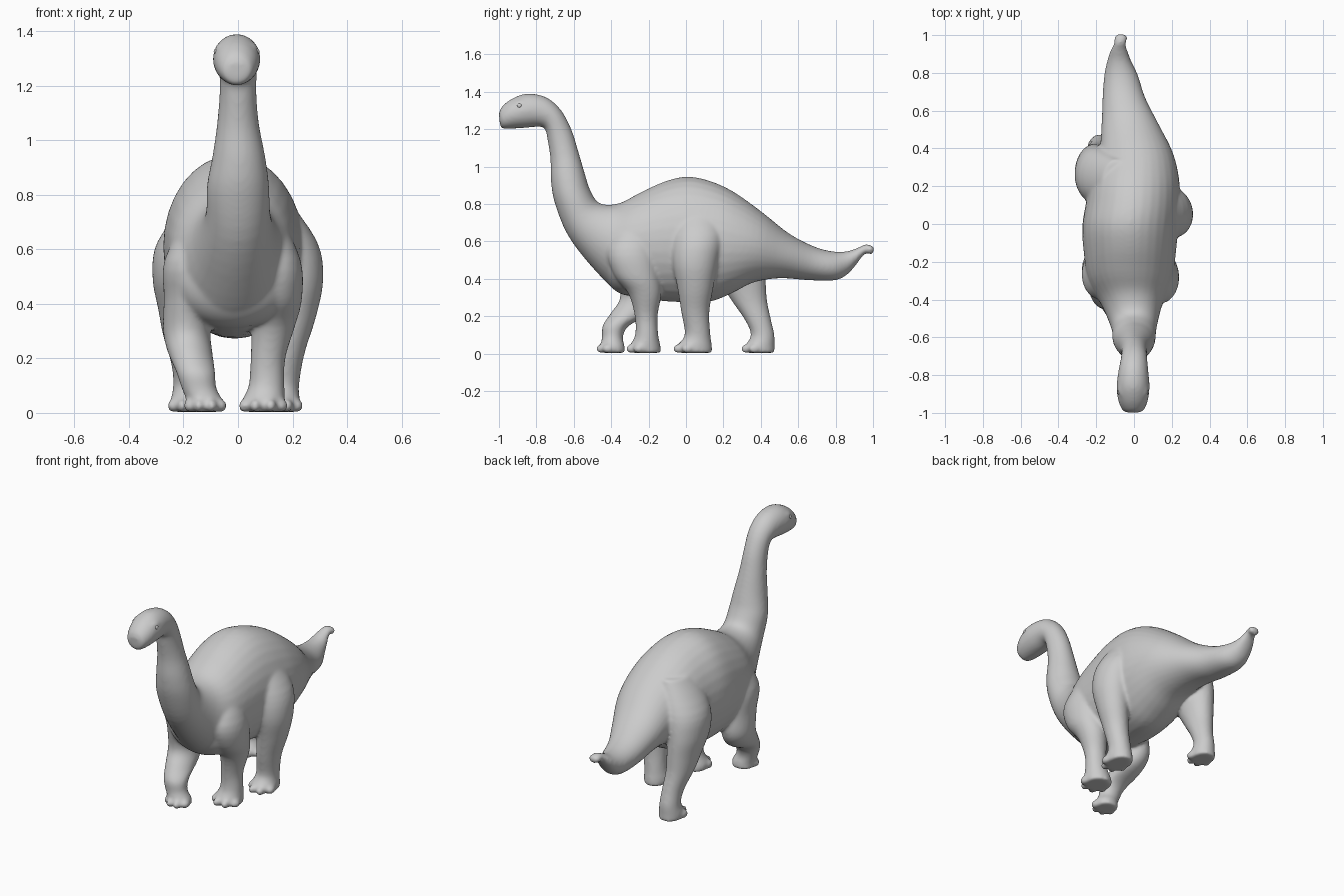
import bpy, bmesh, math
from mathutils import Vector, Matrix

SIDES = 32


def smooth_rows(rows, steps=4):
    """Catmull-Rom interpolation through rows of numbers."""
    rows = [Vector(r) for r in rows]
    out = []
    for i in range(len(rows) - 1):
        a, b, c, d = rows[max(i - 1, 0)], rows[i], rows[i + 1], rows[min(i + 2, len(rows) - 1)]
        for s in range(steps):
            t = s / steps
            out.append(0.5 * (2 * b + (c - a) * t + (2 * a - 5 * b + 4 * c - d) * t * t
                              + (3 * b - a - 3 * c + d) * t ** 3))
    return out + [rows[-1]]


def loft(bm, rings):
    """Skin elliptical rings given as (centre, half axis, half axis)."""
    loops = []
    for c, u, v in rings:
        angles = [2 * math.pi * k / SIDES for k in range(SIDES)]
        loops.append([bm.verts.new(c + u * math.cos(a) + v * math.sin(a)) for a in angles])
    for p, q in zip(loops, loops[1:]):
        for k in range(SIDES):
            n = (k + 1) % SIDES
            bm.faces.new((p[k], p[n], q[n], q[k]))
    bm.faces.new(loops[0])
    bm.faces.new(loops[-1])


def ball(bm, centre, size, segs=16):
    m = Matrix.Translation(centre) @ Matrix.Diagonal((*size, 1))
    bmesh.ops.create_uvsphere(bm, u_segments=segs, v_segments=segs * 2 // 3, radius=1, matrix=m)


def finish(name, bm):
    bmesh.ops.recalc_face_normals(bm, faces=bm.faces[:])
    for f in bm.faces:
        f.smooth = True
    mesh = bpy.data.meshes.new(name)
    bm.to_mesh(mesh)
    bm.free()
    ob = bpy.data.objects.new(name, mesh)
    bpy.context.collection.objects.link(ob)
    return ob


# Spine rows: top y, top z, bottom y, bottom z, centre x, half width
head_neck = [
    (-1.0, 1.285, -0.995, 1.225, -0.005, 0.035),
    (-0.985, 1.32, -0.982, 1.203, -0.005, 0.058),
    (-0.93, 1.363, -0.93, 1.203, -0.005, 0.08),
    (-0.85, 1.39, -0.86, 1.207, -0.005, 0.087),
    (-0.75, 1.372, -0.79, 1.213, -0.003, 0.078),
    (-0.67, 1.305, -0.755, 1.203, 0, 0.07),
    (-0.613, 1.2, -0.74, 1.14, 0, 0.068),
    (-0.575, 1.08, -0.725, 1.04, 0, 0.077),
    (-0.54, 0.96, -0.722, 0.92, 0.003, 0.097),
    (-0.51, 0.87, -0.70, 0.80, 0, 0.114),
    (-0.46, 0.803, -0.63, 0.63, 0, 0.12),
]
torso_tail = [
    (-0.36, 0.803, -0.50, 0.46, -0.01, 0.158),
    (-0.25, 0.858, -0.36, 0.33, -0.02, 0.22),
    (-0.12, 0.918, -0.20, 0.29, -0.022, 0.243),
    (0.0, 0.946, -0.03, 0.275, -0.02, 0.254),
    (0.12, 0.926, 0.12, 0.276, -0.005, 0.248),
    (0.25, 0.868, 0.24, 0.32, 0.003, 0.235),
    (0.40, 0.762, 0.36, 0.38, 0.01, 0.195),
    (0.55, 0.643, 0.50, 0.403, -0.02, 0.152),
    (0.68, 0.575, 0.65, 0.393, -0.053, 0.114),
    (0.78, 0.547, 0.79, 0.391, -0.068, 0.09),
    (0.86, 0.547, 0.86, 0.421, -0.078, 0.065),
    (0.92, 0.567, 0.91, 0.476, -0.08, 0.047),
    (0.955, 0.584, 0.955, 0.533, -0.075, 0.032),
    (0.98, 0.583, 0.988, 0.53, -0.07, 0.036),
    (1.006, 0.57, 1.006, 0.543, -0.07, 0.024),
]

# Leg rows: z, centre x, centre y, half width x, half width y
front_right = [
    (0.74, 0.08, -0.25, 0.07, 0.09), (0.56, 0.135, -0.29, 0.095, 0.13),
    (0.42, 0.145, -0.265, 0.09, 0.12), (0.32, 0.13, -0.22, 0.08, 0.088),
    (0.20, 0.11, -0.213, 0.064, 0.061), (0.10, 0.105, -0.21, 0.066, 0.062),
    (0.04, 0.092, -0.218, 0.08, 0.082)]
front_left = [
    (0.74, -0.11, -0.24, 0.07, 0.09), (0.56, -0.17, -0.27, 0.10, 0.13),
    (0.42, -0.18, -0.25, 0.092, 0.122), (0.30, -0.188, -0.24, 0.087, 0.112),
    (0.22, -0.175, -0.29, 0.082, 0.11), (0.15, -0.155, -0.375, 0.072, 0.071),
    (0.09, -0.143, -0.393, 0.064, 0.056), (0.04, -0.12, -0.392, 0.067, 0.064)]
hind_right = [
    (0.80, 0.09, 0.07, 0.08, 0.12), (0.63, 0.18, 0.065, 0.11, 0.135),
    (0.49, 0.21, 0.05, 0.103, 0.122), (0.35, 0.20, 0.05, 0.086, 0.096),
    (0.22, 0.175, 0.05, 0.07, 0.075), (0.10, 0.16, 0.062, 0.064, 0.069),
    (0.04, 0.155, 0.045, 0.073, 0.094)]
hind_left = [
    (0.80, -0.09, 0.21, 0.08, 0.13), (0.63, -0.18, 0.25, 0.115, 0.15),
    (0.50, -0.208, 0.27, 0.106, 0.15), (0.38, -0.205, 0.305, 0.088, 0.122),
    (0.28, -0.20, 0.34, 0.074, 0.094), (0.18, -0.185, 0.385, 0.06, 0.07),
    (0.10, -0.18, 0.41, 0.058, 0.063), (0.04, -0.18, 0.395, 0.068, 0.078)]

bm = bmesh.new()

# Head, neck, trunk and tail in one continuous skin
rings = []
for ty, tz, by, bz, x, w in smooth_rows(head_neck + torso_tail):
    rings.append((Vector((x, (ty + by) / 2, (tz + bz) / 2)), Vector((w, 0, 0)),
                  Vector((0, (ty - by) / 2, (tz - bz) / 2))))
loft(bm, rings)

# Chest mass bridging the shoulders
ball(bm, (-0.02, -0.30, 0.49), (0.225, 0.15, 0.18), 36)

# Legs, each with a flat sole and four toes
for rows in (front_right, front_left, hind_right, hind_left):
    z, x, y, rx, ry = rows[-1]
    leg = rows + [(0.004, x, y + 0.008, rx * 0.95, ry * 0.93)]
    loft(bm, [(Vector((px, py, pz)), Vector((a, 0, 0)), Vector((0, b, 0)))
              for pz, px, py, a, b in smooth_rows(leg)])
    for deg in (-66, -22, 22, 66):
        a = math.radians(deg)
        ball(bm, (x + math.sin(a) * rx * 0.95, y - math.cos(a) * ry * 0.98, 0.026),
             (0.021, 0.031, 0.025))

# Brow ridges
for s in (-1, 1):
    ball(bm, (-0.005 + s * 0.058, -0.875, 1.335), (0.022, 0.045, 0.022))

body = finish("dinosaur_body", bm)
remesh = body.modifiers.new("fuse", 'REMESH')
remesh.mode = 'VOXEL'
remesh.voxel_size = 0.009
remesh.use_smooth_shade = True
soften = body.modifiers.new("soften", 'SMOOTH')
soften.factor = 0.5
soften.iterations = 12

# Eyes
for s, side in ((-1, "left"), (1, "right")):
    bm = bmesh.new()
    ball(bm, (-0.005 + s * 0.075, -0.89, 1.325), (0.009, 0.013, 0.012))
    finish("eye_" + side, bm)
